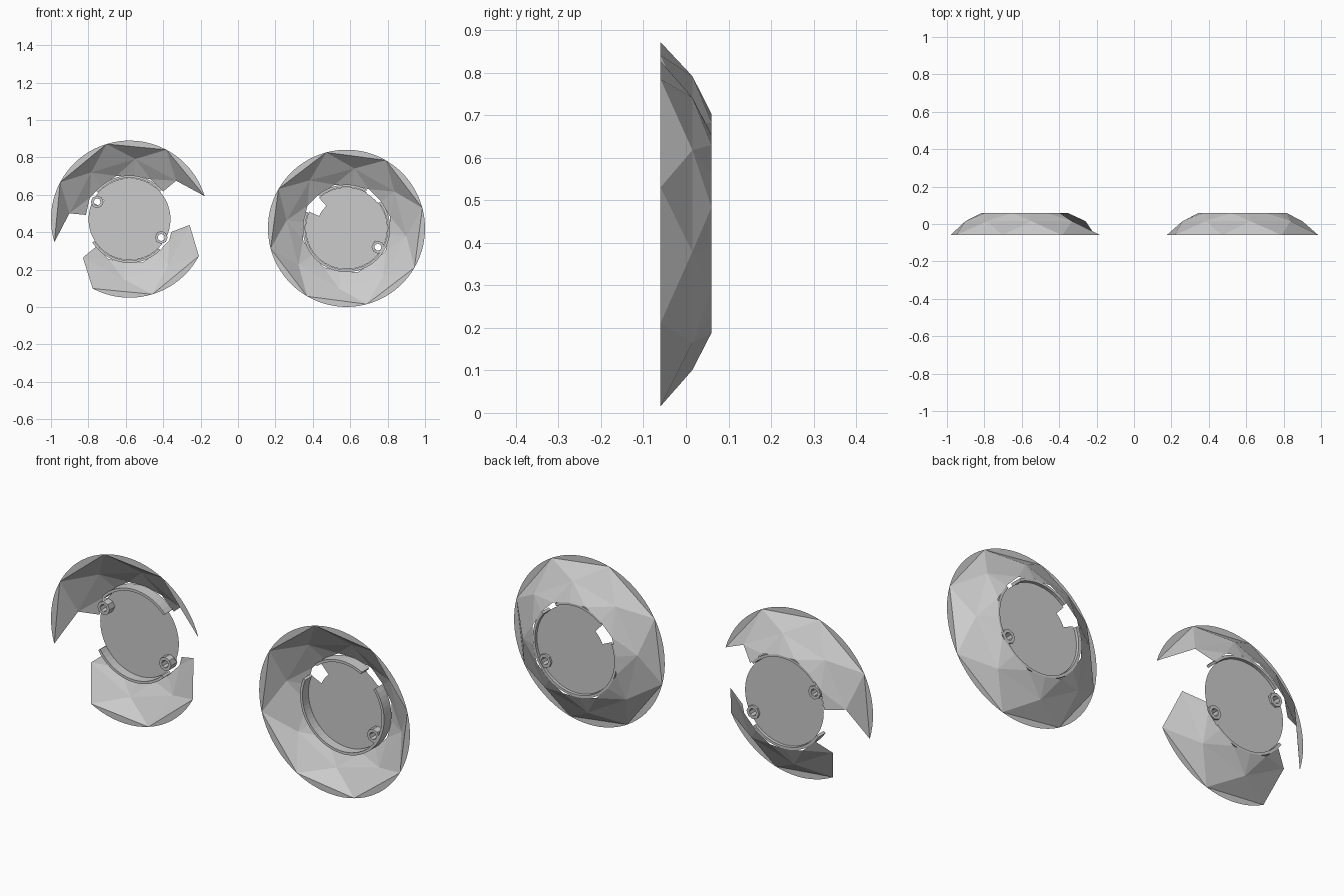
import bpy, bmesh
from math import cos, sin, radians

if "Cube" in bpy.data.objects:
    bpy.data.objects.remove(bpy.data.objects["Cube"])


def make(name, faces):
    """Object from a list of polygons (coordinate lists), welded."""
    bm = bmesh.new()
    for f in faces:
        bm.faces.new([bm.verts.new(p) for p in f])
    bmesh.ops.remove_doubles(bm, verts=bm.verts, dist=0.0005)
    bmesh.ops.recalc_face_normals(bm, faces=bm.faces)
    me = bpy.data.meshes.new(name)
    bm.to_mesh(me)
    bm.free()
    ob = bpy.data.objects.new(name, me)
    bpy.context.collection.objects.link(ob)
    return ob


def polar(cx, cz):
    return lambda r, a, y: (cx + r * cos(radians(a)), y, cz + r * sin(radians(a)))


def shell(name, P, a0, sides, closed=False):
    """Faceted dish: outer, middle and inner loops plus flat rim segments."""
    O = lambda k: P(0.42, a0 + 45 * k, -0.06)
    M = lambda k: P(0.323, a0 + 45 * k + 22.5, 0.015)
    I = lambda k: P(0.241, a0 + 45 * k, 0.06)
    H = lambda k: P(0.234, a0 + 45 * k + 22.5, 0.06)
    faces = []
    for k in range(sides):
        faces.append([O(k), O(k + 1), M(k)])
        # flat circular segment along the rim
        faces.append([P(0.42, a0 + 45 * k + 45 * i / 10, -0.06) for i in range(11)])
        if k < sides - 1 or closed:
            faces += [[M(k), O(k + 1), M(k + 1)],
                      [M(k), M(k + 1), I(k + 1)],
                      [M(k), I(k + 1), H(k)],
                      [M(k + 1), H(k + 1), I(k + 1)]]
    return make(name, faces), (O, M, I, H)


def band(name, P, a, b, r0=0.221, r1=0.234, y0=0.0, y1=0.058, n=None):
    """Arc of a square-section ring between two angles."""
    n = n or max(3, int((b - a) / 6))
    prof = [(r0, y0), (r1, y0), (r1, y1), (r0, y1)]
    faces = []
    for i in range(n):
        t, u = a + (b - a) * i / n, a + (b - a) * (i + 1) / n
        for j in range(4):
            p, q = prof[j], prof[(j + 1) % 4]
            faces.append([P(p[0], t, p[1]), P(q[0], t, q[1]),
                          P(q[0], u, q[1]), P(p[0], u, p[1])])
    if b - a < 360:
        faces += [[P(r, t, y) for r, y in prof] for t in (a, b)]
    return make(name, faces)


def disc(name, P, notches, y=0.045):
    """Flat fan disc with notches cut in its edge: (start, end, depth radius)."""
    def rad(a):
        for s, e, r in notches:
            if s <= a % 360 < e:
                return r
        return 0.219
    faces = [[P(0, 0, y), P(rad(a), a, y), P(rad(a), a + 4, y)] for a in range(0, 360, 4)]
    return make(name, faces)


def sleeve(name, cx, cz, P, a):
    x, _, z = P(0.196, a, 0)
    return band(name, polar(x, z), 0, 360, 0.019, 0.034, 0.005, 0.055, 8)


# Left assembly: shell broken into two pieces
L = polar(-0.58, 0.47)
up, (O, M, I, H) = shell("upper_shell", L, 17, 4)
low, _ = shell("lower_shell", L, 242, 2)

# Extra end facets of the lower piece
def low_end(name, outer, mid, mid2, inner, h, h2):
    make(name, [[L(0.42, outer, -0.06), L(0.323, mid, 0.015), L(0.323, mid2, 0.015)],
                [L(0.323, mid, 0.015), L(0.323, mid2, 0.015), L(0.241, inner, 0.06)],
                [L(0.323, mid, 0.015), L(0.241, inner, 0.06), L(0.234, h, 0.06)],
                [L(0.323, mid2, 0.015), L(0.241, inner, 0.06), L(0.234, h2, 0.06)]])

low_end("lower_shell_left_end", 242, 219.5, 264.5, 242, 219.5, 264.5)
low_end("lower_shell_right_end", 332, 354.5, 309.5, 332, 343, 309.5)

band("left_upper_ring", L, 42, 140)
band("left_lower_ring", L, 212, 315)
disc("left_disc", L, [(144, 156, 0.168), (324, 336, 0.168)])
sleeve("left_sleeve_a", 0, 0, L, 152)
sleeve("left_sleeve_b", 0, 0, L, 330)

# Right assembly: complete shell with small gaps in the ring
R = polar(0.58, 0.421)
shell("right_shell", R, 15, 8, closed=True)
band("right_ring_long", R, 158, 398)
band("right_ring_short", R, 62, 130)
disc("right_disc", R, [(132, 156, 0.16), (40, 60, 0.215), (324, 336, 0.168)])
sleeve("right_sleeve", 0, 0, R, 329)
